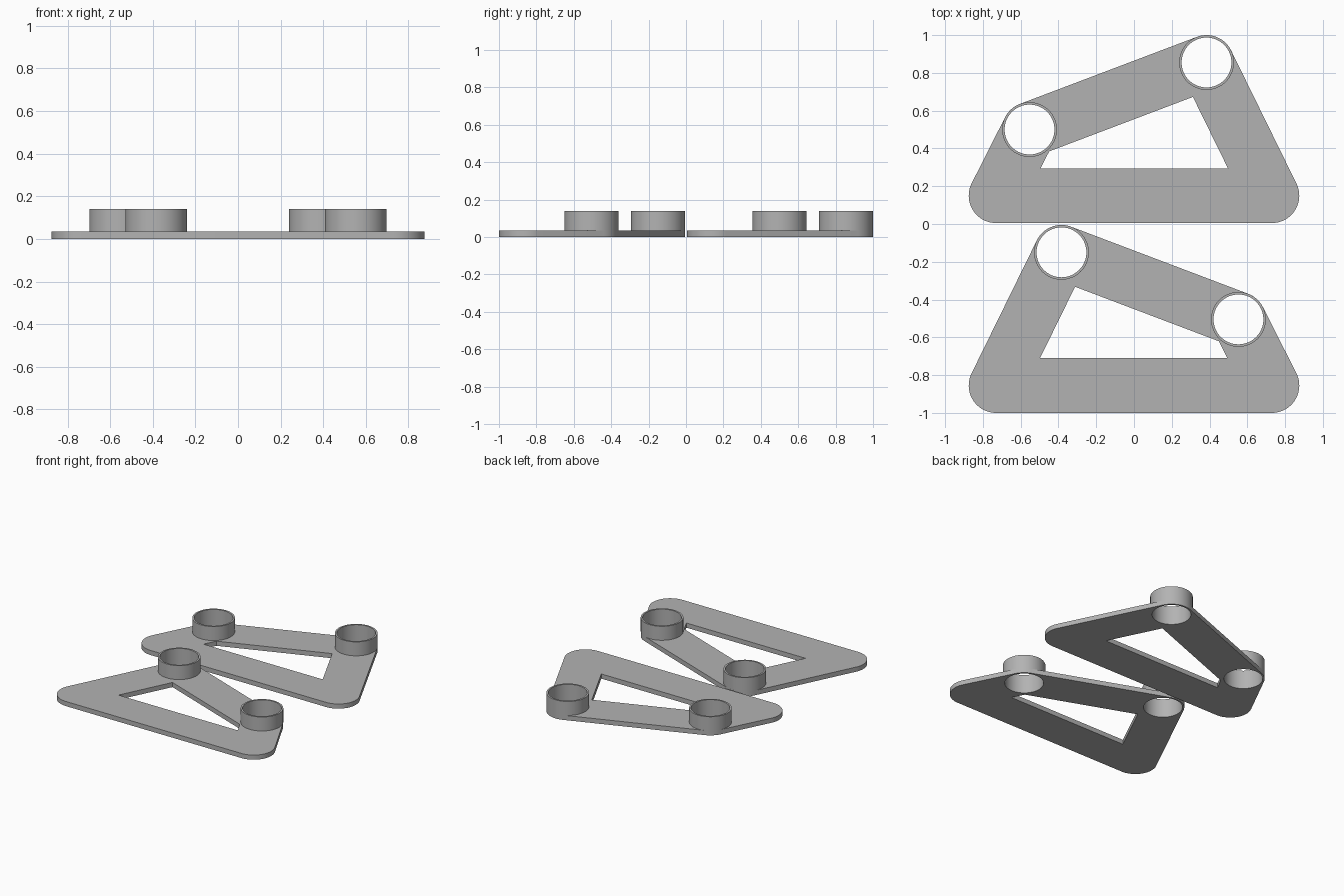
import bpy
from math import sin, cos, tau, atan2
from mathutils import Vector
from mathutils.geometry import intersect_line_line_2d, intersect_line_line

if "Cube" in bpy.data.objects:
    bpy.data.objects.remove(bpy.data.objects["Cube"])

PLATE, TOP = 0.035, 0.14        # plate thickness and collar height
R, HOLE = 0.145, 0.132          # arm half width / collar radius, bore radius
SEGS = 64
# Arm joints, counter-clockwise; the last two carry collars
JOINTS = [Vector(p) for p in ((-0.73, -0.855), (0.73, -0.855),
                              (0.553, -0.505), (-0.384, -0.15))]

grey = bpy.data.materials.new("plain grey")
grey.use_nodes = True
grey.diffuse_color = (0.45, 0.45, 0.45, 1)
grey.node_tree.nodes["Principled BSDF"].inputs["Base Color"].default_value = (0.45, 0.45, 0.45, 1)


def circle(c, r):
    return [c + r * Vector((cos(tau * i / SEGS), sin(tau * i / SEGS))) for i in range(SEGS)]


def arm(i):
    """Start, end and outward normal of the arm leaving joint i."""
    a, b = JOINTS[i], JOINTS[(i + 1) % 4]
    d = (b - a).normalized()
    return a, b, Vector((d.y, -d.x))


def outer_outline():
    """Rounded outline wrapped around all joints."""
    pts = []
    for i, c in enumerate(JOINTS):
        n0, n1 = arm(i - 1)[2], arm(i)[2]
        a0 = atan2(n0.y, n0.x)
        sweep = (atan2(n1.y, n1.x) - a0) % tau
        steps = max(4, round(sweep / tau * SEGS))
        for k in range(steps + 1):
            a = a0 + sweep * k / steps
            pts.append(c + R * Vector((cos(a), sin(a))))
    return pts


def inner_outline():
    """Sharp opening where the inner edges of neighbouring arms meet."""
    pts = []
    for i in range(4):
        a, b, n = arm(i - 1)
        c, d, m = arm(i)
        lines = [(p - R * q).to_3d() for p, q in ((a, n), (b, n), (c, m), (d, m))]
        pts.append(intersect_line_line(*lines)[0].to_2d())
    return pts


def slab(name, loops, z0, z1, mirror, shift):
    """Extrude closed loops (outline plus openings) between two heights."""
    cu = bpy.data.curves.new(name, "CURVE")
    cu.dimensions, cu.fill_mode = "2D", "BOTH"
    cu.extrude = (z1 - z0) / 2
    for loop in loops:
        sp = cu.splines.new("POLY")
        sp.points.add(len(loop) - 1)
        sp.use_cyclic_u = True
        for point, p in zip(sp.points, loop):
            point.co = (p.x * mirror, p.y + shift, 0, 1)
    cu.materials.append(grey)
    ob = bpy.data.objects.new(name, cu)
    ob.location.z = (z0 + z1) / 2
    bpy.context.collection.objects.link(ob)
    bpy.ops.object.select_all(action="DESELECT")
    ob.select_set(True)
    bpy.context.view_layer.objects.active = ob
    bpy.ops.object.convert(target="MESH")
    bpy.ops.object.mode_set(mode="EDIT")
    bpy.ops.mesh.select_all(action="SELECT")
    bpy.ops.mesh.remove_doubles(threshold=0.0001)
    bpy.ops.mesh.normals_make_consistent(inside=False)
    bpy.ops.object.mode_set(mode="OBJECT")
    bpy.ops.object.shade_smooth_by_angle()


# Two mirrored brackets, one behind the other
for side, mirror, shift in (("front", 1, 0), ("rear", -1, 1.005)):
    bores = [circle(c, HOLE) for c in JOINTS[2:]]
    slab(side + "_plate", [outer_outline(), inner_outline()] + bores, 0, PLATE, mirror, shift)
    for label, c, bore in zip(("low", "high"), JOINTS[2:], bores):
        slab(f"{side}_{label}_collar", [circle(c, R), bore], PLATE, TOP, mirror, shift)
